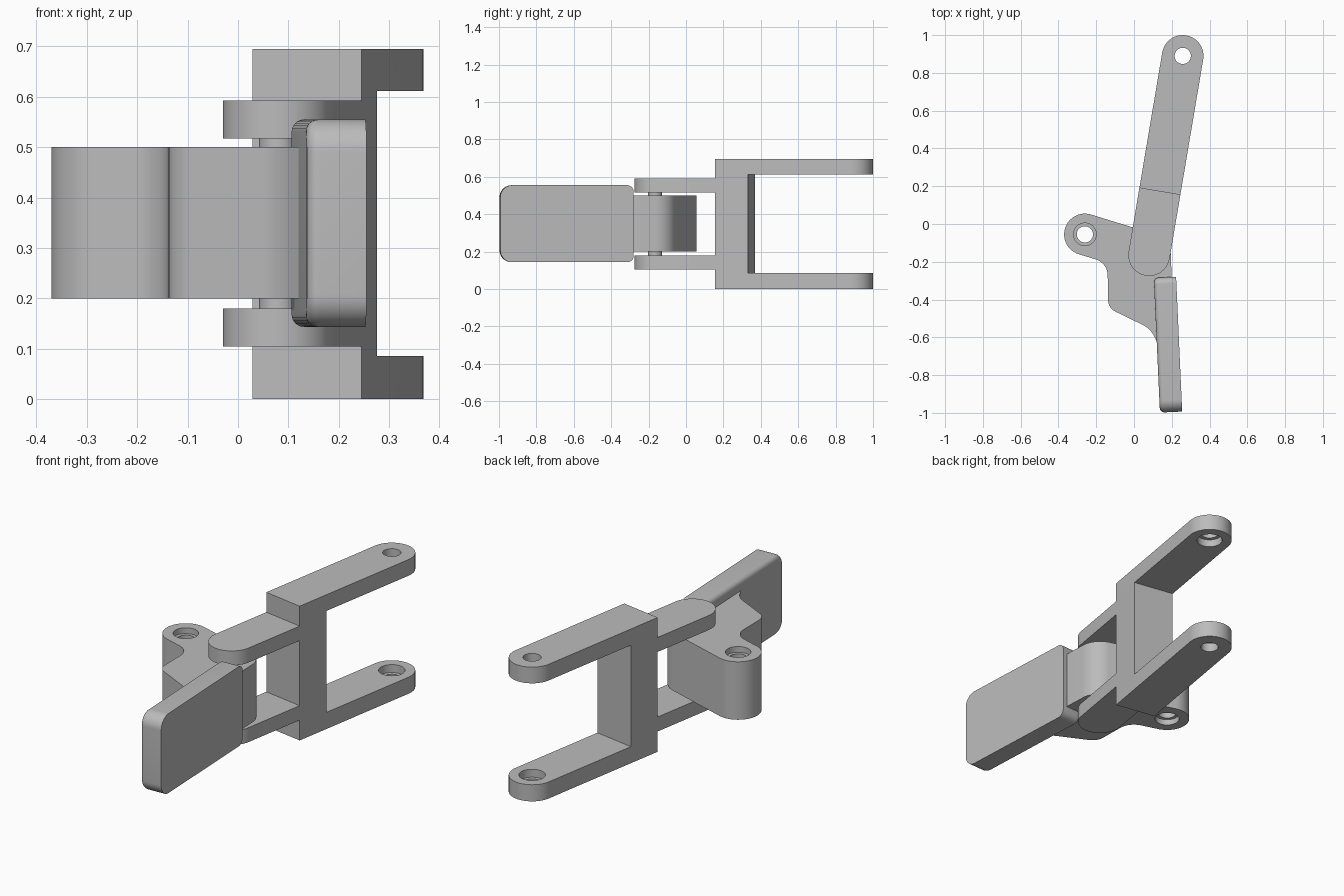
import bpy
import bmesh
from math import sin, cos, radians, atan2, tan, pi
from mathutils import Matrix, Vector

if "Cube" in bpy.data.objects:
    bpy.data.objects.remove(bpy.data.objects["Cube"])

grey = bpy.data.materials.new("plain_grey")
grey.use_nodes = True
grey.diffuse_color = (0.5, 0.5, 0.5, 1)
grey.node_tree.nodes["Principled BSDF"].inputs["Base Color"].default_value = (0.5, 0.5, 0.5, 1)

PIVOT = Vector((0.08, -0.165))       # where the lever hinges in the yoke
FAR_END = Vector((0.258, 0.89))      # holes at the end of the long arms
LUG = Vector((-0.26, -0.055))        # hole in the lever
LEAN = atan2(FAR_END.y - PIVOT.y, FAR_END.x - PIVOT.x)
SPAN = (FAR_END - PIVOT).length
HEIGHT = 0.695
R = 0.11


def arc(c, r, a0, a1, n=24):
    """Points on an arc, angles in degrees."""
    steps = [radians(a0 + (a1 - a0) * i / n) for i in range(n + 1)]
    return [(c[0] + r * cos(a), c[1] + r * sin(a)) for a in steps]


def fillet(before, corner, after, r, n=10):
    """Round one corner of an outline."""
    p = Vector(corner)
    u, v = (Vector(before) - p).normalized(), (Vector(after) - p).normalized()
    half = u.angle(v) / 2
    c = p + (u + v).normalized() * r / sin(half)
    s, e = p + u * r / tan(half) - c, p + v * r / tan(half) - c
    a0 = atan2(s.y, s.x)
    turn = (atan2(e.y, e.x) - a0 + pi) % (2 * pi) - pi
    return [(c.x + r * cos(a0 + turn * i / n), c.y + r * sin(a0 + turn * i / n))
            for i in range(n + 1)]


def prism(name, outline, z0, z1):
    """Extrude a flat outline upwards."""
    bm = bmesh.new()
    face = bm.faces.new([bm.verts.new((x, y, z0)) for x, y in outline])
    top = bmesh.ops.extrude_face_region(bm, geom=[face])["geom"]
    bmesh.ops.translate(bm, vec=(0, 0, z1 - z0),
                        verts=[g for g in top if isinstance(g, bmesh.types.BMVert)])
    bmesh.ops.recalc_face_normals(bm, faces=bm.faces)
    mesh = bpy.data.meshes.new(name)
    bm.to_mesh(mesh)
    bm.free()
    mesh.materials.append(grey)
    ob = bpy.data.objects.new(name, mesh)
    bpy.context.collection.objects.link(ob)
    return ob


def disc(name, c, r, z0, z1):
    return prism(name, arc(c, r, 0, 352.5, 47), z0, z1)


def select(ob):
    bpy.ops.object.select_all(action="DESELECT")
    ob.select_set(True)
    bpy.context.view_layer.objects.active = ob


def cut(ob, cutter):
    """Subtract a cutter and throw it away."""
    mod = ob.modifiers.new("cut", "BOOLEAN")
    mod.operation, mod.solver, mod.object = "DIFFERENCE", "EXACT", cutter
    select(ob)
    bpy.ops.object.modifier_apply(modifier=mod.name)
    bpy.data.objects.remove(cutter)


def smooth(ob):
    select(ob)
    bpy.ops.object.shade_smooth_by_angle(angle=radians(30))


def slot(x0, x1, z0, z1):
    """Box cutter across the yoke, x measured along its length."""
    return prism("cutter", [(x0, -0.3), (x1, -0.3), (x1, 0.3), (x0, 0.3)], z0, z1)


# Yoke: a rounded bar with slots that leave two long arms and two short lugs
yoke = prism("yoke", arc((0, 0), R, 90, 270) + arc((SPAN, 0), R, -90, 90), 0, HEIGHT)
bridge_front, bridge_back = 0.342, 0.522
for x0, x1, z0, z1 in [(bridge_back, 2, 0.086, 0.611),
                       (-1, bridge_front, 0.18, 0.517),
                       (-1, bridge_front, -1, 0.105),
                       (-1, bridge_front, 0.592, 1)]:
    cut(yoke, slot(x0, x1, z0, z1))
cut(yoke, disc("cutter", (SPAN, 0), 0.043, -1, 1))
cut(yoke, disc("cutter", (SPAN, 0), 0.062, 0.045, 0.65))
yoke.data.transform(Matrix.Translation(PIVOT.to_3d()) @ Matrix.Rotation(LEAN, 4, "Z"))
smooth(yoke)

# Hinge pin
smooth(disc("hinge_pin", PIVOT, 0.038, 0.15, 0.55))

# Lever: hinge barrel, holed lug and a curved web down to the pad
barrel = arc(PIVOT, 0.115, 0, 73)
lug = arc(LUG, R, 73, 253)
inner, heel, toe, tip = (-0.14, -0.206), (-0.137, -0.445), (0.085, -0.553), (0.13, -0.64)
outline = (barrel + lug + fillet(lug[-1], inner, heel, 0.09) + fillet(inner, heel, toe, 0.07)
           + fillet(heel, toe, tip, 0.12) + [tip, (0.17, -0.64), (0.2, -0.3)])
lever = prism("lever", outline, 0.2, 0.5)
cut(lever, disc("cutter", LUG, 0.043, -1, 1))
for z0, z1 in [(0.1, 0.23), (0.47, 0.6)]:
    cut(lever, disc("cutter", LUG, 0.06, z0, z1))
smooth(lever)

# Pad: rounded plate standing on edge, softened around its inner face
L, H, T = 0.357, 0.206, 0.118
corners = [(-L, -H, 0.065), (L, -H, 0.035), (L, H, 0.035), (-L, H, 0.065)]
outline = []
for i, (x, y, r) in enumerate(corners):
    outline += fillet(corners[i - 1][:2], (x, y), corners[(i + 1) % 4][:2], r)
pad = prism("pad", outline, -T / 2, T / 2)
bm = bmesh.new()
bm.from_mesh(pad.data)
rim = [e for e in bm.edges if all(v.co.z < 0 for v in e.verts)]
bmesh.ops.bevel(bm, geom=rim, offset=0.025, segments=6, profile=0.5, affect="EDGES")
bm.to_mesh(pad.data)
bm.free()
stand = Matrix(((0, 0, 1, 0), (1, 0, 0, 0), (0, 1, 0, 0), (0, 0, 0, 1)))
pad.data.transform(Matrix.Translation((0.18, -0.639, 0.349))
                   @ Matrix.Rotation(radians(2.6), 4, "Z") @ stand)
smooth(pad)
